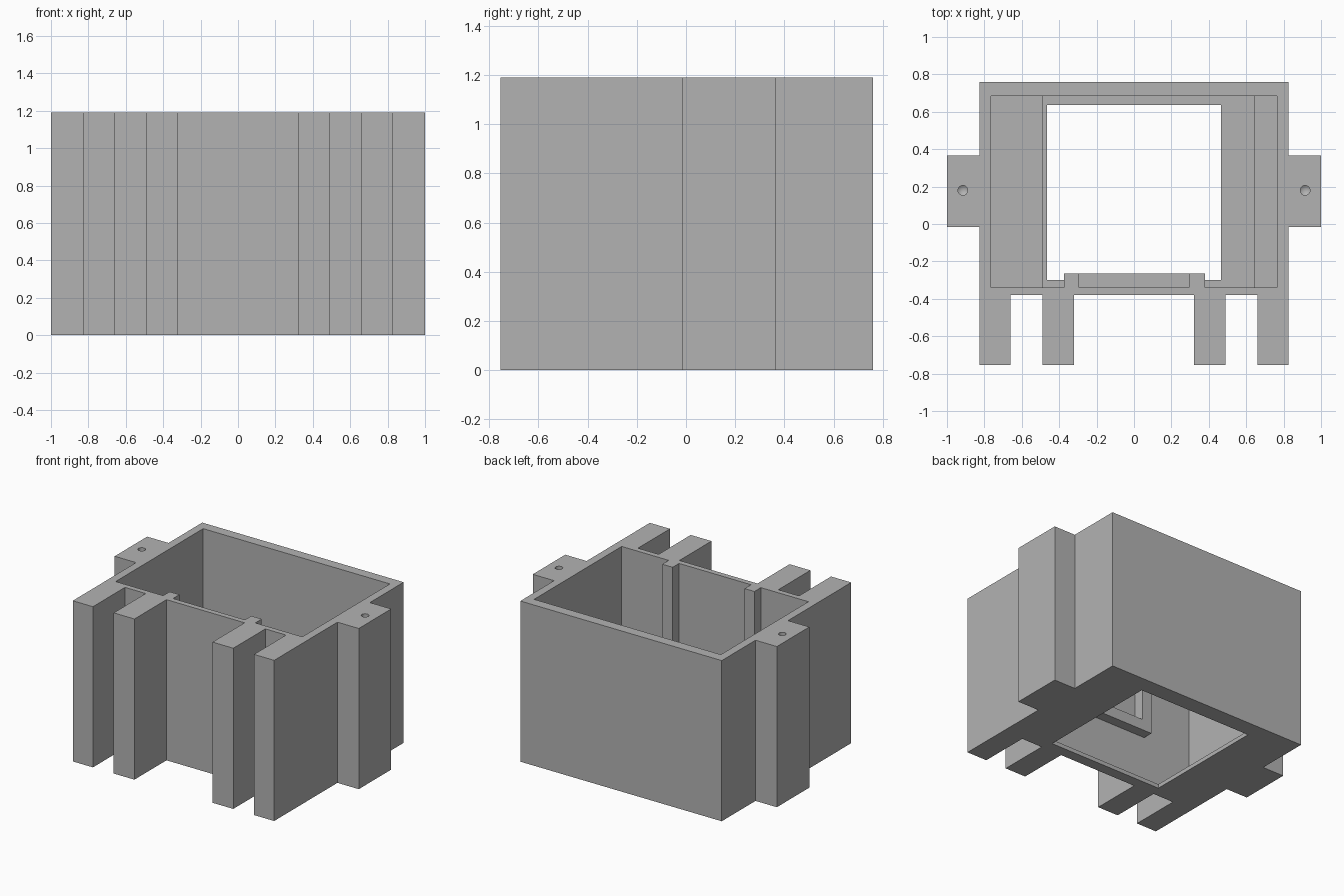
import bpy, bmesh, math

if "Cube" in bpy.data.objects:
    bpy.data.objects.remove(bpy.data.objects["Cube"])

H = 1.19            # overall height
FLOOR = 0.03        # base plate thickness

grey = bpy.data.materials.new("plain grey")
grey.diffuse_color = (0.45, 0.45, 0.45, 1)
grey.use_nodes = True
grey.node_tree.nodes["Principled BSDF"].inputs["Base Color"].default_value = grey.diffuse_color


def prism(name, outline, z0, z1):
    """Extrude a flat outline between two heights."""
    bm = bmesh.new()
    face = bm.faces.new([bm.verts.new((x, y, z0)) for x, y in outline])
    top = bmesh.ops.extrude_face_region(bm, geom=[face])
    verts = [v for v in top["geom"] if isinstance(v, bmesh.types.BMVert)]
    bmesh.ops.translate(bm, verts=verts, vec=(0, 0, z1 - z0))
    bmesh.ops.recalc_face_normals(bm, faces=bm.faces)
    mesh = bpy.data.meshes.new(name)
    bm.to_mesh(mesh)
    bm.free()
    mesh.materials.append(grey)
    obj = bpy.data.objects.new(name, mesh)
    bpy.context.collection.objects.link(obj)
    return obj


def box(name, x0, x1, y0, y1, z0, z1):
    return prism(name, [(x0, y0), (x1, y0), (x1, y1), (x0, y1)], z0, z1)


def cut(target, cutter):
    """Subtract the cutter and discard it."""
    mod = target.modifiers.new("cut", "BOOLEAN")
    mod.operation = "DIFFERENCE"
    mod.solver = "EXACT"
    mod.object = cutter
    bpy.context.view_layer.objects.active = target
    bpy.ops.object.modifier_apply(modifier=mod.name)
    bpy.data.objects.remove(cutter, do_unlink=True)


# Housing outline: box, side tabs and four front fins, mirrored in x
half = [(0.32, -0.38), (0.32, -0.755), (0.49, -0.755), (0.49, -0.38),
        (0.66, -0.38), (0.66, -0.755), (0.825, -0.755), (0.825, -0.015),
        (1.0, -0.015), (1.0, 0.365), (0.825, 0.365), (0.825, 0.76)]
outline = half + [(-x, y) for x, y in reversed(half)]
housing = prism("housing", outline, 0, H)

# Main cavity below the inner frame
cut(housing, box("cavity_low", -0.765, 0.765, -0.34, 0.685, FLOOR + 0.012, 0.375))

# Cavity above, stepping around the frame on the front wall
notch = [(-0.765, -0.34), (-0.375, -0.34), (-0.375, -0.265), (0.38, -0.265),
         (0.38, -0.34), (0.765, -0.34), (0.765, 0.685), (-0.765, 0.685)]
cut(housing, prism("cavity_high", notch, 0.2, H + 0.1))

# Slot between the two ribs, leaving a sill at the bottom
cut(housing, box("rib_slot", -0.295, 0.295, -0.34, -0.2, 0.455, H + 0.1))

# Shallow floor recess and the opening through the floor
cut(housing, box("floor_recess", -0.49, 0.645, -0.34, 0.685, FLOOR, 0.2))
cut(housing, box("floor_opening", -0.465, 0.465, -0.30, 0.635, -0.1, 0.2))

# Blind screw holes with pointed ends in the side tabs
for side in (-1, 1):
    bm = bmesh.new()
    n, r, depth = 24, 0.026, 0.25
    ring = [(side * 0.915 + r * math.cos(2 * math.pi * i / n),
             0.18 + r * math.sin(2 * math.pi * i / n)) for i in range(n)]
    upper = [bm.verts.new((x, y, H + 0.1)) for x, y in ring]
    lower = [bm.verts.new((x, y, H - depth)) for x, y in ring]
    tip = bm.verts.new((side * 0.915, 0.18, H - depth - 0.02))
    bm.faces.new(upper)
    for i in range(n):
        j = (i + 1) % n
        bm.faces.new((upper[i], lower[i], lower[j], upper[j]))
        bm.faces.new((lower[i], tip, lower[j]))
    bmesh.ops.recalc_face_normals(bm, faces=bm.faces)
    mesh = bpy.data.meshes.new("screw_hole")
    bm.to_mesh(mesh)
    bm.free()
    mesh.materials.append(grey)
    hole = bpy.data.objects.new("screw_hole", mesh)
    bpy.context.collection.objects.link(hole)
    cut(housing, hole)

# Keep hard edges, smooth only the hole walls
bpy.ops.object.select_all(action="DESELECT")
housing.select_set(True)
bpy.context.view_layer.objects.active = housing
bpy.ops.object.shade_smooth_by_angle(angle=math.radians(30))
